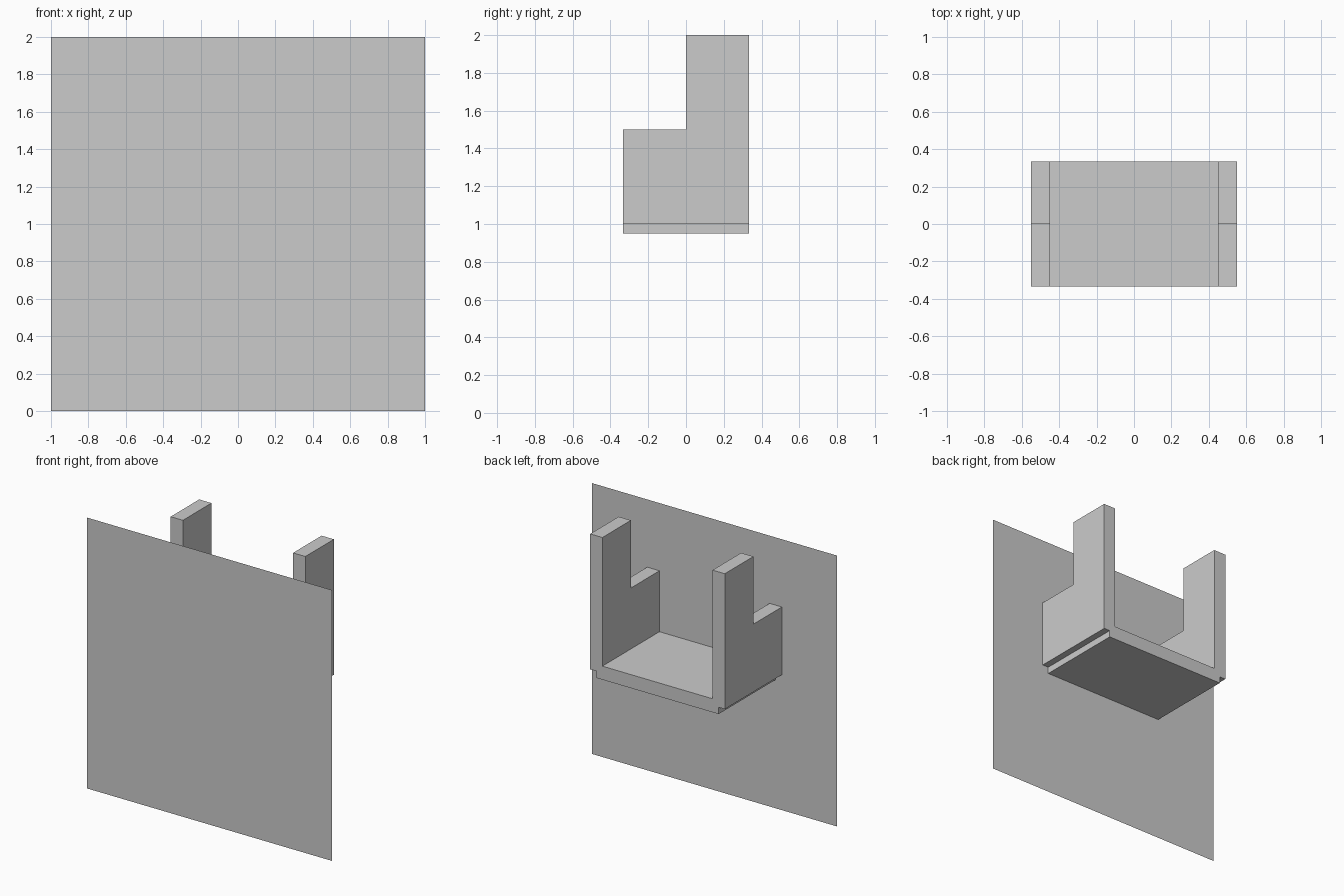
import bpy

if "Cube" in bpy.data.objects:
    bpy.data.objects.remove(bpy.data.objects["Cube"])

HALF_DEPTH = 0.333


def make_mesh(name, verts, faces):
    mesh = bpy.data.meshes.new(name)
    mesh.from_pydata(verts, [], faces)
    obj = bpy.data.objects.new(name, mesh)
    bpy.context.collection.objects.link(obj)
    return obj


def extrude_x(name, profile, x0, x1):
    """Extrude a counter-clockwise (y, z) profile from x0 to x1."""
    n = len(profile)
    verts = [(x, y, z) for x in (x0, x1) for y, z in profile]
    faces = [tuple(reversed(range(n))), tuple(range(n, 2 * n))]
    faces += [(i, (i + 1) % n, n + (i + 1) % n, n + i) for i in range(n)]
    return make_mesh(name, verts, faces)


d = HALF_DEPTH

# Thin square panel across the front
make_mesh("front_panel",
          [(-1, -d, 0), (1, -d, 0), (1, -d, 2), (-1, -d, 2)],
          [(0, 1, 2, 3)])

# Floor slab, let halfway into the side walls
extrude_x("floor_slab", [(-d, 0.95), (d, 0.95), (d, 1.05), (-d, 1.05)], -0.5, 0.5)

# Stepped side walls, taller at the back
step = [(-d, 1.0), (d, 1.0), (d, 2.0), (0, 2.0), (0, 1.5), (-d, 1.5)]
for label, x0 in (("left", -0.55), ("right", 0.45)):
    extrude_x(label + "_side_wall", step, x0, x0 + 0.1)
